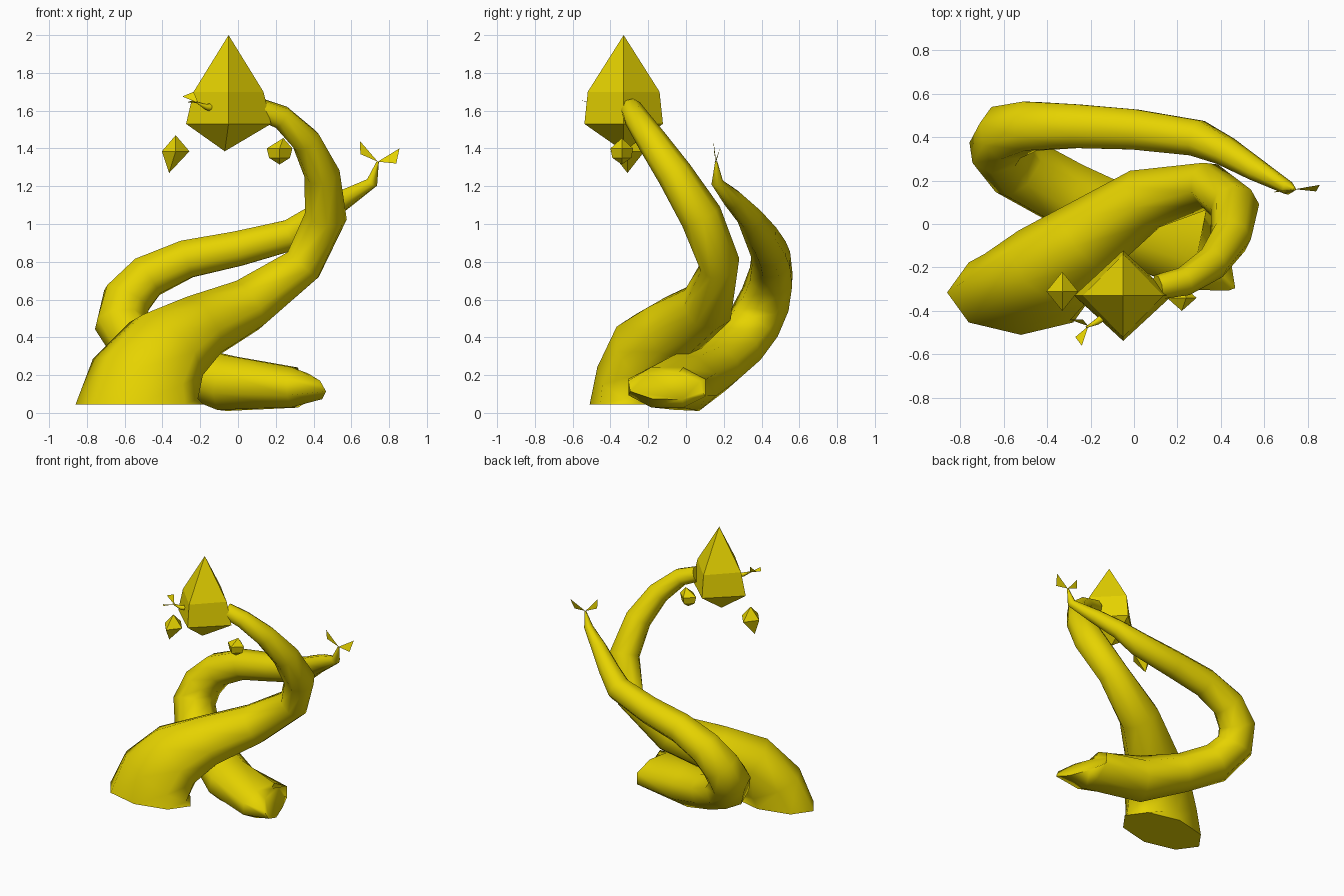
import bpy, bmesh, math
from mathutils import Vector

mat = bpy.data.materials.new("yellow")
mat.diffuse_color = (0.79, 0.65, 0.0, 1)


def finish(bm, name, smooth=0):
    bmesh.ops.recalc_face_normals(bm, faces=bm.faces)
    me = bpy.data.meshes.new(name)
    bm.to_mesh(me)
    bm.free()
    ob = bpy.data.objects.new(name, me)
    bpy.context.collection.objects.link(ob)
    me.materials.append(mat)
    if smooth:
        bpy.ops.object.select_all(action='DESELECT')
        ob.select_set(True)
        bpy.context.view_layer.objects.active = ob
        bpy.ops.object.shade_smooth_by_angle(angle=math.radians(smooth))
    return ob


def skin(bm, rings):
    # bridge neighbouring rings, a one-vertex ring makes a point
    for a, b in zip(rings, rings[1:]):
        n = max(len(a), len(b))
        for i in range(n):
            j = (i + 1) % n
            if len(a) == 1:
                bm.faces.new((a[0], b[i], b[j]))
            elif len(b) == 1:
                bm.faces.new((a[i], a[j], b[0]))
            else:
                bm.faces.new((a[i], a[j], b[j], b[i]))
    for r in (rings[0], rings[-1]):
        if len(r) > 2:
            bm.faces.new(r)


def vine(name, path, start_dir, side, sides=8, phase=0.0):
    # path rows: x, y, z, radius along side, radius across
    pts = [Vector(p[:3]) for p in path]
    bm = bmesh.new()
    rings = []
    u = Vector(side)
    for i, p in enumerate(path):
        if i == 0:
            t = Vector(start_dir)
        elif i == len(pts) - 1:
            t = pts[i] - pts[i - 1]
        else:
            t = (pts[i] - pts[i - 1]).normalized() + (pts[i + 1] - pts[i]).normalized()
        t.normalize()
        u = (u - t * u.dot(t)).normalized()
        v = t.cross(u)
        rings.append([bm.verts.new(pts[i] + u * p[3] * math.cos(a) + v * p[4] * math.sin(a))
                      for a in (2 * math.pi * (k + phase) / sides for k in range(sides))])
    skin(bm, rings)
    return finish(bm, name, 75)


def crystal(name, x, y, profile, sides=4):
    # profile rows: z, radius x, radius y, shift in x
    bm = bmesh.new()
    rings = []
    for z, rx, ry, dx in profile:
        n = sides if rx else 1
        rings.append([bm.verts.new((x + dx + rx * math.cos(2 * math.pi * k / n),
                                    y + ry * math.sin(2 * math.pi * k / n), z)) for k in range(n)])
    skin(bm, rings)
    return finish(bm, name)


def leaves(name, root, pairs):
    bm = bmesh.new()
    for a, b in pairs:
        bm.faces.new([bm.verts.new(p) for p in (root, a, b)])
    return finish(bm, name)


# thick vine carrying the bud
vine("main_vine", [
    (-0.52, -0.315, 0.045, 0.34, 0.195), (-0.49, -0.29, 0.18, 0.30, 0.19),
    (-0.38, -0.20, 0.34, 0.25, 0.205), (-0.21, -0.065, 0.445, 0.19, 0.18),
    (0.05, 0.115, 0.57, 0.15, 0.145), (0.345, 0.18, 0.785, 0.115, 0.105),
    (0.465, 0.08, 1.04, 0.115, 0.11), (0.445, -0.06, 1.265, 0.095, 0.095),
    (0.36, -0.18, 1.44, 0.08, 0.08), (0.23, -0.265, 1.565, 0.067, 0.065),
    (0.11, -0.29, 1.61, 0.058, 0.058)], (0.0, 0, 1), (1, 0.0, 0))

# thin vine winding behind it
vine("back_vine", [
    (0.38, -0.11, 0.14, 0.22, 0.085), (0.30, -0.10, 0.135, 0.225, 0.115),
    (-0.06, 0.0, 0.157, 0.185, 0.158), (-0.32, 0.145, 0.24, 0.16, 0.135),
    (-0.53, 0.26, 0.345, 0.16, 0.14), (-0.62, 0.36, 0.475, 0.15, 0.14),
    (-0.59, 0.42, 0.60, 0.14, 0.135), (-0.48, 0.45, 0.72, 0.125, 0.12),
    (-0.27, 0.45, 0.815, 0.11, 0.108), (0.0, 0.435, 0.87, 0.10, 0.10),
    (0.29, 0.395, 0.945, 0.09, 0.09), (0.42, 0.335, 1.04, 0.073, 0.068),
    (0.56, 0.25, 1.13, 0.055, 0.055), (0.71, 0.165, 1.22, 0.032, 0.032),
    (0.74, 0.16, 1.33, 0.006, 0.006)], (-0.8, -0.3, -0.5), (-0.35, 1, 0), 8, 0.5)

# four-sided bud and hanging crystals
crystal("bud", -0.05, -0.33, [(1.385, 0, 0, -0.02), (1.53, 0.225, 0.208, 0),
                              (1.70, 0.185, 0.19, 0), (2.0, 0, 0, 0)])
crystal("left_drop", -0.33, -0.31, [(1.27, 0, 0, -0.035), (1.385, 0.073, 0.09, 0),
                                    (1.47, 0, 0, 0)])
crystal("right_drop", 0.22, -0.34, [(1.315, 0, 0, 0), (1.35, 0.055, 0.05, 0),
                                    (1.40, 0.068, 0.06, 0), (1.455, 0, 0, 0.02)])

# leaf pairs at the vine tip and on the bud
leaves("tip_leaves", (0.74, 0.16, 1.33), [
    ((0.645, 0.145, 1.44), (0.648, 0.15, 1.37)),
    ((0.855, 0.18, 1.40), (0.838, 0.15, 1.32))])
vine("bud_stem", [(-0.12, -0.41, 1.615, 0.025, 0.025), (-0.17, -0.45, 1.62, 0.016, 0.016),
                  (-0.22, -0.475, 1.645, 0.004, 0.004)], (-1, -0.6, 0), (0, 0, 1), 6)
leaves("bud_leaves", (-0.21, -0.47, 1.64), [
    ((-0.295, -0.44, 1.675), (-0.235, -0.44, 1.70)),
    ((-0.24, -0.56, 1.655), (-0.27, -0.52, 1.645))])
